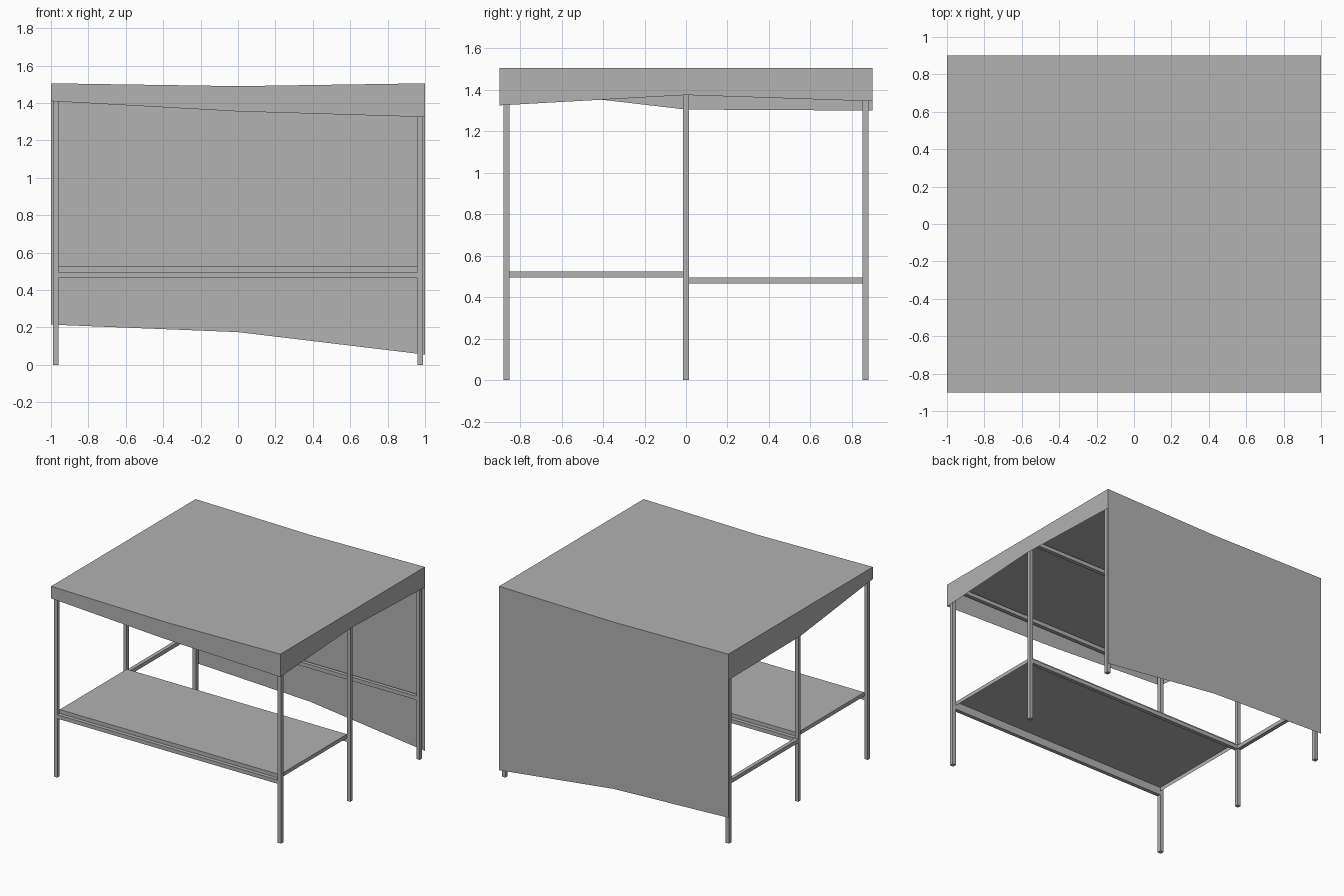
import bpy, bmesh
from mathutils import Matrix, Vector

if "Cube" in bpy.data.objects:
    bpy.data.objects.remove(bpy.data.objects["Cube"])

grey = bpy.data.materials.new("plain grey")
grey.diffuse_color = (0.445, 0.445, 0.445, 1)
grey.use_nodes = True
grey.node_tree.nodes["Principled BSDF"].inputs["Base Color"].default_value = grey.diffuse_color


def finish(bm, name):
    me = bpy.data.meshes.new(name)
    bm.to_mesh(me)
    bm.free()
    me.materials.append(grey)
    ob = bpy.data.objects.new(name, me)
    bpy.context.collection.objects.link(ob)
    return ob


def box(name, lo, hi, open_bottom=False):
    lo, hi = Vector(lo), Vector(hi)
    bm = bmesh.new()
    bmesh.ops.create_cube(bm, size=1, matrix=Matrix.Translation((lo + hi) / 2)
                          @ Matrix.Diagonal((*(hi - lo), 1)))
    if open_bottom:
        bm.normal_update()
        down = [f for f in bm.faces if f.normal.z < -0.9]
        bmesh.ops.delete(bm, geom=down, context='FACES_ONLY')
    return finish(bm, name)


H = 0.015                 # half thickness of the frame bars
PX, PY = 0.975, 0.865     # post positions
TOP = 1.488


def x_rail(name, y, z):
    box(name, (-PX + H, y - H, z), (PX - H, y + H, z + 2 * H))


def y_rail(name, x, y0, y1, z):
    box(name, (x - H, y0 + H, z), (x + H, y1 - H, z + 2 * H))


# posts, with cross rails at roof and table height
for row, y in (("front", -PY), ("middle", 0), ("back", PY)):
    for side, x in (("left", -PX), ("right", PX)):
        box(f"{row}_{side}_post", (x - H, y - H, 0), (x + H, y + H, TOP))
    x_rail(f"{row}_roof_rail", y, TOP - 2 * H)
    x_rail(f"{row}_table_rail", y, 0.465)

# side rails under the roof, and the low one at the left rear
for side, x in (("left", -PX), ("right", PX)):
    y_rail(f"{side}_front_roof_rail", x, -PY, 0, TOP - 2 * H)
    y_rail(f"{side}_back_roof_rail", x, 0, PY, TOP - 2 * H)
y_rail("left_back_low_rail", -PX, 0, PY, 0.465)

# tabletop, a shallow tray open underneath
box("tabletop", (-PX + H, -PY + H, 0.495), (PX - H, -H, 0.525), open_bottom=True)

# cloth canopy: sagging roof sheet with hanging sides
bm = bmesh.new()
SAG = (1.505, 1.49, 1.505)
FLAT = (1.505, 1.505, 1.505)


def strip(a, b):
    for i in range(len(a) - 1):
        bm.faces.new([bm.verts.new(p) for p in (a[i], a[i + 1], b[i + 1], b[i])])


def across(y, zs):
    return [(x, y, z) for x, z in zip((-1, 0, 1), zs)]


def along(x, zs):
    return [(x, y, z) for y, z in zip((-0.9, 0, 0.9), zs)]


strip(across(-0.9, SAG), across(0.9, SAG))                    # roof
strip(across(-0.9, (1.41, 1.355, 1.325)), across(-0.9, SAG))  # front valance
strip(across(0.9, SAG), across(0.9, (0.215, 0.175, 0.055)))   # back curtain
strip(along(1, (1.325, 1.375, 1.345)), along(1, FLAT))        # right valance
strip(along(-1, FLAT), along(-1, (1.41, 1.305, 1.30)))        # left valance
bmesh.ops.remove_doubles(bm, verts=bm.verts, dist=0.0005)
finish(bm, "cloth_canopy")
